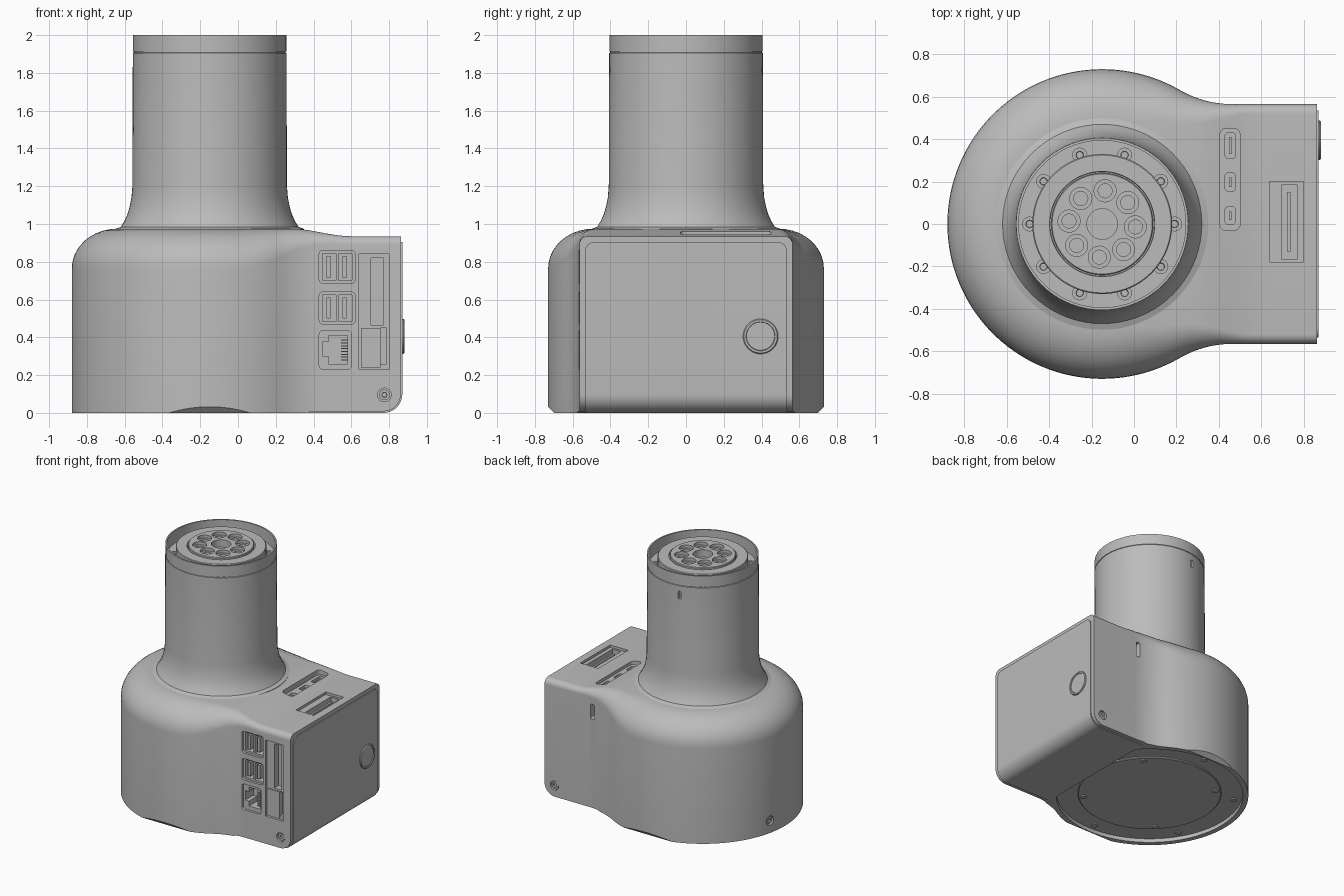
import bpy, bmesh
from math import sin, cos, pi, radians, sqrt, atan2
from mathutils import Matrix, Vector

if "Cube" in bpy.data.objects:
    bpy.data.objects.remove(bpy.data.objects["Cube"])

grey = bpy.data.materials.new("plain grey")
grey.use_nodes = True
COLOUR = (0.5, 0.5, 0.5, 1)
grey.diffuse_color = COLOUR
grey.node_tree.nodes["Principled BSDF"].inputs["Base Color"].default_value = COLOUR

CX = -0.15          # axis of the round body and column
R, HALF, FILLET = 0.73, 0.565, 0.5


def make(name, bm):
    bmesh.ops.recalc_face_normals(bm, faces=bm.faces)
    mesh = bpy.data.meshes.new(name)
    bm.to_mesh(mesh)
    bm.free()
    mesh.materials.append(grey)
    ob = bpy.data.objects.new(name, mesh)
    bpy.context.collection.objects.link(ob)
    return ob


def box(name, x, y, z, axis=None, r=0.0):
    """Box from ranges; edges along axis are rounded by r."""
    bm = bmesh.new()
    lo, hi = Vector((x[0], y[0], z[0])), Vector((x[1], y[1], z[1]))
    bmesh.ops.create_cube(bm, size=1, matrix=Matrix.Translation((lo + hi) / 2) @ Matrix.Diagonal((*(hi - lo), 1)))
    if axis is not None:
        edges = [e for e in bm.edges if abs((e.verts[0].co - e.verts[1].co).normalized()[axis]) > 0.9]
        bmesh.ops.bevel(bm, geom=edges, offset=r, segments=5, profile=0.5, affect='EDGES')
    return make(name, bm)


def rod(name, pos, r, length, direction=(0, 0, 1), n=28):
    """Cylinder centred on pos."""
    bm = bmesh.new()
    turn = Vector(direction).to_track_quat('Z', 'Y').to_matrix().to_4x4()
    bmesh.ops.create_cone(bm, cap_ends=True, segments=n, radius1=r, radius2=r, depth=length,
                          matrix=Matrix.Translation(pos) @ turn)
    return make(name, bm)


def lathe(name, profile, pos=(CX, 0, 0), direction=(0, 0, 1), n=72):
    """Turn an open (radius, height) profile and cap both ends."""
    bm = bmesh.new()
    rings = [[bm.verts.new((r * cos(2 * pi * i / n), r * sin(2 * pi * i / n), z)) for i in range(n)]
             for r, z in profile]
    for a, b in zip(rings, rings[1:]):
        for i in range(n):
            bm.faces.new((a[i], a[(i + 1) % n], b[(i + 1) % n], b[i]))
    bm.faces.new(rings[0])
    bm.faces.new(rings[-1])
    turn = Vector(direction).to_track_quat('Z', 'Y').to_matrix().to_4x4()
    bm.transform(Matrix.Translation(pos) @ turn)
    return make(name, bm)


def cut(target, cutter):
    mod = target.modifiers.new("cut", 'BOOLEAN')
    mod.operation, mod.solver, mod.object = 'DIFFERENCE', 'EXACT', cutter
    bpy.context.view_layer.objects.active = target
    bpy.ops.object.modifier_apply(modifier=mod.name)
    bpy.data.objects.remove(cutter)


def ease(x, a, b):
    t = min(max((x - a) / (b - a), 0), 1)
    return t * t * (3 - 2 * t)


# Body outline: straight box side, concave blend, then the round part
fx = CX + sqrt((R + FILLET) ** 2 - (HALF + FILLET) ** 2)
half = [(0.77 + 0.092 * sin(radians(a)), HALF, 0, 1) for a in range(90, -1, -10)]
half += [(0.77 + (fx - 0.77) * i / 9, HALF, 0, 1) for i in range(1, 10)]
join = atan2(HALF + FILLET, fx - CX)
for i in range(1, 11):
    a = -pi / 2 + (join - pi / 2) * i / 10
    half.append((fx + FILLET * cos(a), HALF + FILLET + FILLET * sin(a), -cos(a), -sin(a)))
for i in range(1, 50):
    a = join + (pi - join) * i / 49.5
    half.append((CX + R * cos(a), R * sin(a), cos(a), sin(a)))
outline = half + [(x, -y, nx, -ny) for x, y, nx, ny in reversed(half)]

# Body loft: the rounded top edge tightens towards the box
bm = bmesh.new()
rings = []
for k in range(-1, 11):
    ring = []
    for x, y, nx, ny in outline:
        a = radians(9 * max(k, 0))
        s = ease(x, 0.0, 0.55)
        wide, tall = 0.24 + (0.045 - 0.24) * s, 0.21 + (0.045 - 0.21) * s
        inset = wide * (1 - cos(a))
        px, py = x - nx * inset, y - ny * inset
        if k < 0:
            z = 0.1 - sqrt(max(0.092 ** 2 - max(x - 0.77, 0) ** 2, 0)) if x > 0.37 else 0
        else:
            z = 0.975 - 0.04 * ease(px, 0.28, 0.6) - tall * (1 - sin(a))
        ring.append(bm.verts.new((px, py, z)))
    rings.append(ring)
n = len(outline)
for a, b in zip(rings, rings[1:]):
    for i in range(n - 1):
        bm.faces.new((a[i], a[i + 1], b[i + 1], b[i]))
for ring in (rings[0], rings[-1]):
    for i in range(n // 2 - 1):
        bm.faces.new((ring[i], ring[i + 1], ring[n - 2 - i], ring[n - 1 - i]))
bm.faces.new([r[0] for r in rings] + [r[-1] for r in reversed(rings)])
body = make("body", bm)

# Underside recess and the slanted finger cuts at both sides
cut(body, rod("recess_cutter", (CX, 0, 0), 0.69, 0.06, n=72))
for s in (-1, 1):
    c = box("finger_cutter", (-0.4, 0.4), (-0.1, 0.1), (-0.1, 0.1))
    c.data.transform(Matrix.Translation((CX, s * 0.786, -0.053)) @ Matrix.Rotation(pi / 4, 4, 'X'))
    cut(body, c)

# Front ports: rounded pockets, then deeper openings with tongues
F = -HALF
for z0, z1 in ((0.685, 0.86), (0.47, 0.64)):
    cut(body, box("usb_pocket", (0.43, 0.62), (F - 0.05, F + 0.02), (z0, z1), 1, 0.02))
    for x0 in (0.448, 0.533):
        cut(body, box("usb_opening", (x0, x0 + 0.07), (F, F + 0.1), (z0 + 0.015, z1 - 0.015)))
        box("usb_tongue", (x0 + 0.02, x0 + 0.042), (F + 0.022, F + 0.11), (z0 + 0.03, z1 - 0.03))
cut(body, box("network_pocket", (0.43, 0.6), (F - 0.05, F + 0.02), (0.23, 0.435), 1, 0.02))
cut(body, box("network_opening", (0.48, 0.58), (F, F + 0.12), (0.26, 0.41)))
cut(body, box("network_latch", (0.448, 0.485), (F, F + 0.12), (0.3, 0.375)))
for i in range(8):
    z = 0.277 + i * 0.015
    box("network_pin", (0.545, 0.581), (F + 0.03, F + 0.11), (z, z + 0.006))

# Tall front recess with a card slot
cut(body, box("tall_pocket", (0.64, 0.8), (F - 0.05, F + 0.02), (0.23, 0.84)))
cut(body, box("tall_slot", (0.705, 0.77), (F, F + 0.07), (0.465, 0.82)))
cut(body, box("low_slot", (0.755, 0.785), (F, F + 0.05), (0.26, 0.45)))
box("card_edge", (0.65, 0.755), (F + 0.012, F + 0.03), (0.24, 0.45))

# Top connector tray and square socket
cut(body, box("tray", (0.405, 0.5), (-0.03, 0.45), (0.92, 1.1), 2, 0.03))
for y0, y1 in ((0.31, 0.43), (0.155, 0.24), (0.0, 0.08)):
    cut(body, box("plug_opening", (0.43, 0.478), (y0, y1), (0.85, 1.0), 2, 0.012))
    box("plug_tongue", (0.448, 0.46), (y0 + 0.02, y1 - 0.02), (0.84, 0.91))
cut(body, box("socket", (0.64, 0.8), (-0.18, 0.2), (0.915, 1.0)))
cut(body, box("socket_opening", (0.695, 0.77), (-0.165, 0.185), (0.85, 1.0)))
box("socket_tongue", (0.722, 0.738), (-0.13, 0.15), (0.84, 0.9))

# Back slot and side screws
cut(body, box("back_slot", (0.418, 0.452), (0.5, 0.6), (0.72, 0.84), 1, 0.01))
a = radians(167)
spots = [((0.775, s * HALF, 0.095), (0, s, 0)) for s in (-1, 1)]
spots.append(((CX + R * cos(a), R * sin(a), 0.1), (cos(a), sin(a), 0)))
for pos, d in spots:
    cut(body, rod("screw_hole", pos, 0.036, 0.04, d))
    head = Vector(pos) - Vector(d) * 0.022
    lathe("side_screw", [(0.028, 0), (0.028, 0.014), (0.014, 0.014), (0.012, 0.004)], head, d, 24)

# Cover wrapping from the box end round to the underside
bm = bmesh.new()
arc = [radians(a) for a in range(0, 91, 9)]
path = [(0.87, 0.905)] + [(0.77 + 0.1 * cos(a), 0.1 - 0.1 * sin(a)) for a in arc] + [(0.37, 0.0)]
path += [(0.37, 0.012)] + [(0.77 + 0.088 * cos(a), 0.1 - 0.088 * sin(a)) for a in reversed(arc)] + [(0.858, 0.905)]
face = bm.faces.new([bm.verts.new((x, -0.535, z)) for x, z in path])
out = bmesh.ops.extrude_face_region(bm, geom=[face])["geom"]
bmesh.ops.translate(bm, verts=[v for v in out if isinstance(v, bmesh.types.BMVert)], vec=(0, 1.07, 0))
corners = [e for e in bm.edges if all(v.co.z > 0.9 for v in e.verts)
           and abs(e.verts[0].co.y - e.verts[1].co.y) < 0.01]
bmesh.ops.bevel(bm, geom=corners, offset=0.05, segments=6, profile=0.5, affect='EDGES')
make("end_cover", bm)

# Round button with a raised rim
lathe("button", [(0.093, 0), (0.093, 0.008), (0.088, 0.014), (0.077, 0.014), (0.075, 0.008), (0.07, 0.011)],
      (0.867, 0.395, 0.405), (1, 0, 0), 48)

# Column with a flared foot, seam groove and open rim
column = lathe("column", [(0.5, 0.96), (0.5, 0.974), (0.47, 0.985), (0.452, 1.015), (0.436, 1.05), (0.424, 1.09),
                          (0.414, 1.14), (0.409, 1.2), (0.407, 1.905), (0.402, 1.907), (0.402, 1.912),
                          (0.406, 1.914), (0.406, 2.0), (0.394, 2.0), (0.394, 1.9)])
a = radians(100.5)
cut(column, rod("column_slot", (CX + 0.407 * cos(a), 0.407 * sin(a), 1.85), 0.012, 0.04, (cos(a), sin(a), 0)))
cut(column, box("column_notch", (CX + 0.407 * cos(a) - 0.012, CX + 0.407 * cos(a) + 0.012), (0.38, 0.43), (1.8, 1.85)))

# Output flange with counterbored holes
flange = lathe("flange", [(0.33, 1.89), (0.33, 1.972), (0.325, 1.977), (0.248, 1.977), (0.246, 1.96),
                          (0.24, 1.96), (0.24, 1.985), (0.236, 1.989)])
cut(flange, rod("bore", (CX, 0, 2.0), 0.072, 0.14, n=40))
for i in range(8):
    a = radians(45 * i - 5)
    p = (CX + 0.157 * cos(a), 0.157 * sin(a), 2.0)
    cut(flange, rod("wide_hole", p, 0.052, 0.07))
    cut(flange, rod("narrow_hole", p, 0.033, 0.16))

# Ring of screws around the flange
for i in range(10):
    a = radians(36 * i)
    lathe("rim_screw", [(0.035, 1.89), (0.035, 1.918), (0.018, 1.918), (0.016, 1.908)],
          (CX + 0.342 * cos(a), 0.342 * sin(a), 0), n=20)

# Underside plate and screws
lathe("base_plate", [(0.53, 0.04), (0.53, 0.022), (0.525, 0.018)])
for count, r, z in ((6, 0.63, 0.024), (4, 0.49, 0.012)):
    for i in range(count):
        a = 2 * pi * (i + 0.5) / count
        rod("base_screw", (CX + r * cos(a), r * sin(a), z + 0.008), 0.024, 0.02, n=20)

# Smooth shading with sharp edges kept
bpy.ops.object.select_all(action='DESELECT')
for ob in bpy.context.collection.objects:
    if ob.type == 'MESH':
        ob.select_set(True)
        bpy.context.view_layer.objects.active = ob
bpy.ops.object.shade_smooth_by_angle(angle=radians(30))
